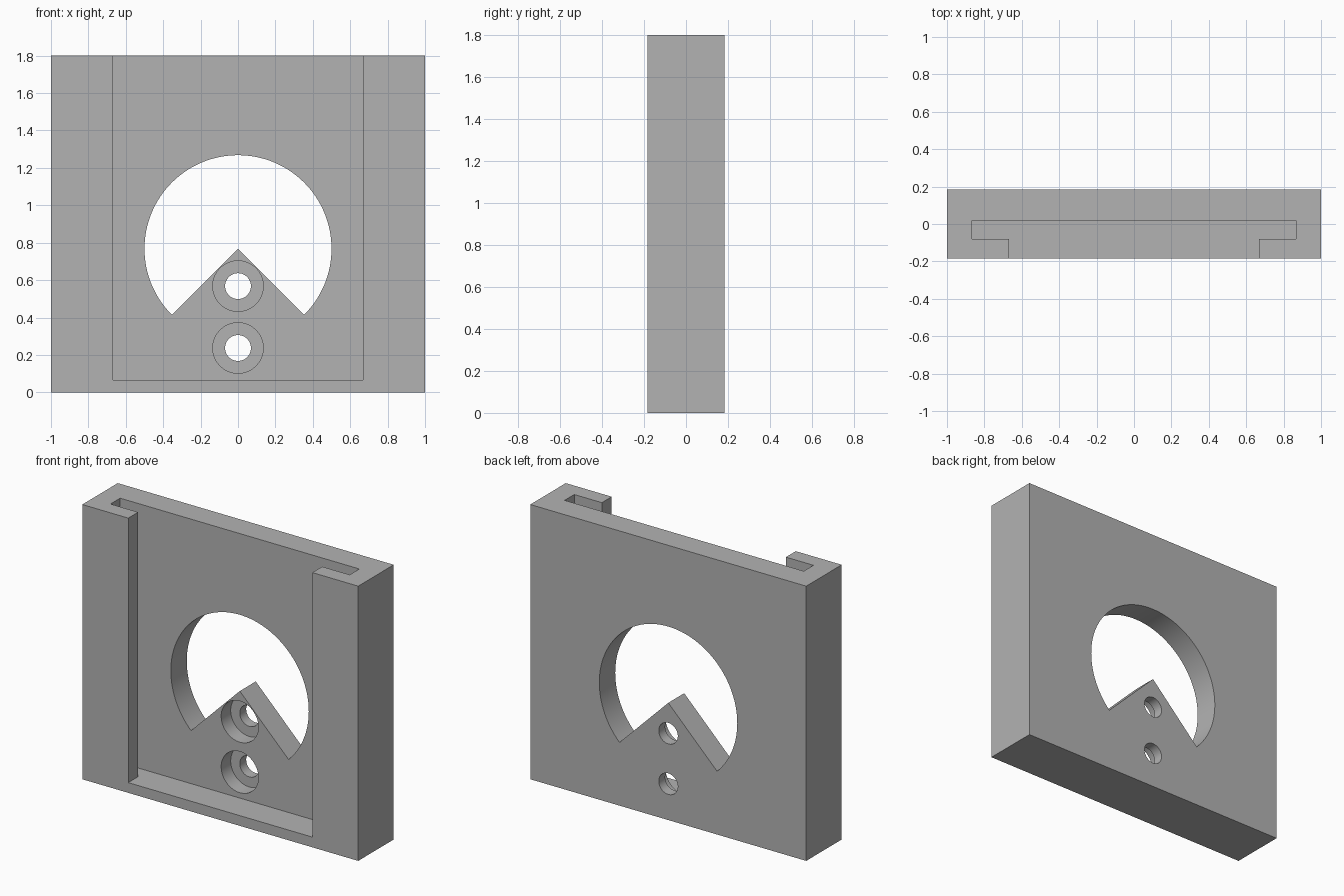
import bpy, bmesh, math
from mathutils import Matrix, Vector

cube = bpy.data.objects.get("Cube")
if cube:
    bpy.data.objects.remove(cube, do_unlink=True)

grey = bpy.data.materials.new("mid_grey")
grey.use_nodes = True
colour = (0.45, 0.45, 0.45, 1)
grey.diffuse_color = colour
grey.node_tree.nodes["Principled BSDF"].inputs["Base Color"].default_value = colour

HEIGHT, HALF_DEPTH = 1.8, 0.1835
POCKET_FLOOR, LIP_BACK = 0.0185, -0.0815


def prism(name, points, start, end, along):
    """Extrude a closed outline: (x, y) along z, or (x, z) along y."""
    bm = bmesh.new()

    def place(a, b, t):
        return (a, b, t) if along == "z" else (a, t, b)

    face = bm.faces.new([bm.verts.new(place(a, b, start)) for a, b in points])
    moved = bmesh.ops.extrude_face_region(bm, geom=[face])["geom"]
    shift = Vector(place(0, 0, end - start))
    bmesh.ops.translate(bm, vec=shift,
                        verts=[v for v in moved if isinstance(v, bmesh.types.BMVert)])
    bmesh.ops.recalc_face_normals(bm, faces=bm.faces)
    mesh = bpy.data.meshes.new(name)
    bm.to_mesh(mesh)
    bm.free()
    mesh.materials.append(grey)
    obj = bpy.data.objects.new(name, mesh)
    bpy.context.collection.objects.link(obj)
    return obj


def arc(z, radius, first, last, steps):
    angles = [math.radians(first + (last - first) * i / steps) for i in range(steps + 1)]
    return [(radius * math.cos(a), z + radius * math.sin(a)) for a in angles]


def disc(name, z, radius, start, end):
    return prism(name, arc(z, radius, 0, 360, 64)[:-1], start, end, "y")


# Solid block
block = prism("slotted_holder",
              [(-1, -HALF_DEPTH), (1, -HALF_DEPTH), (1, HALF_DEPTH), (-1, HALF_DEPTH)],
              0, HEIGHT, "z")

# T-shaped pocket, open at the front and top, leaving a lip on each side
half = [(0.667, -0.4), (0.667, LIP_BACK), (0.867, LIP_BACK), (0.867, POCKET_FLOOR)]
pocket = half + [(-x, y) for x, y in reversed(half)]
cutters = [prism("pocket_cutter", pocket, 0.067, 2, "z")]

# Three-quarter round window with a pointed wedge left at the bottom
cutters.append(prism("window_cutter", [(0, 0.768)] + arc(0.768, 0.5, -45, 225, 96),
                     -0.4, 0.4, "y"))

# Two counterbored screw holes
for z in (0.568, 0.237):
    cutters.append(disc("counterbore_cutter", z, 0.135, -0.1, 0.117))
    cutters.append(disc("screw_hole_cutter", z, 0.069, -0.05, 0.4))

bpy.context.view_layer.objects.active = block
for cutter in cutters:
    cutter.hide_render = True
    cut = block.modifiers.new(cutter.name, "BOOLEAN")
    cut.operation = "DIFFERENCE"
    cut.solver = "EXACT"
    cut.object = cutter
    bpy.ops.object.modifier_apply(modifier=cut.name)
    bpy.data.objects.remove(cutter, do_unlink=True)

# Smooth round walls with crisp edges
bpy.ops.object.select_all(action="DESELECT")
block.select_set(True)
bpy.ops.object.shade_smooth_by_angle(angle=math.radians(30))
